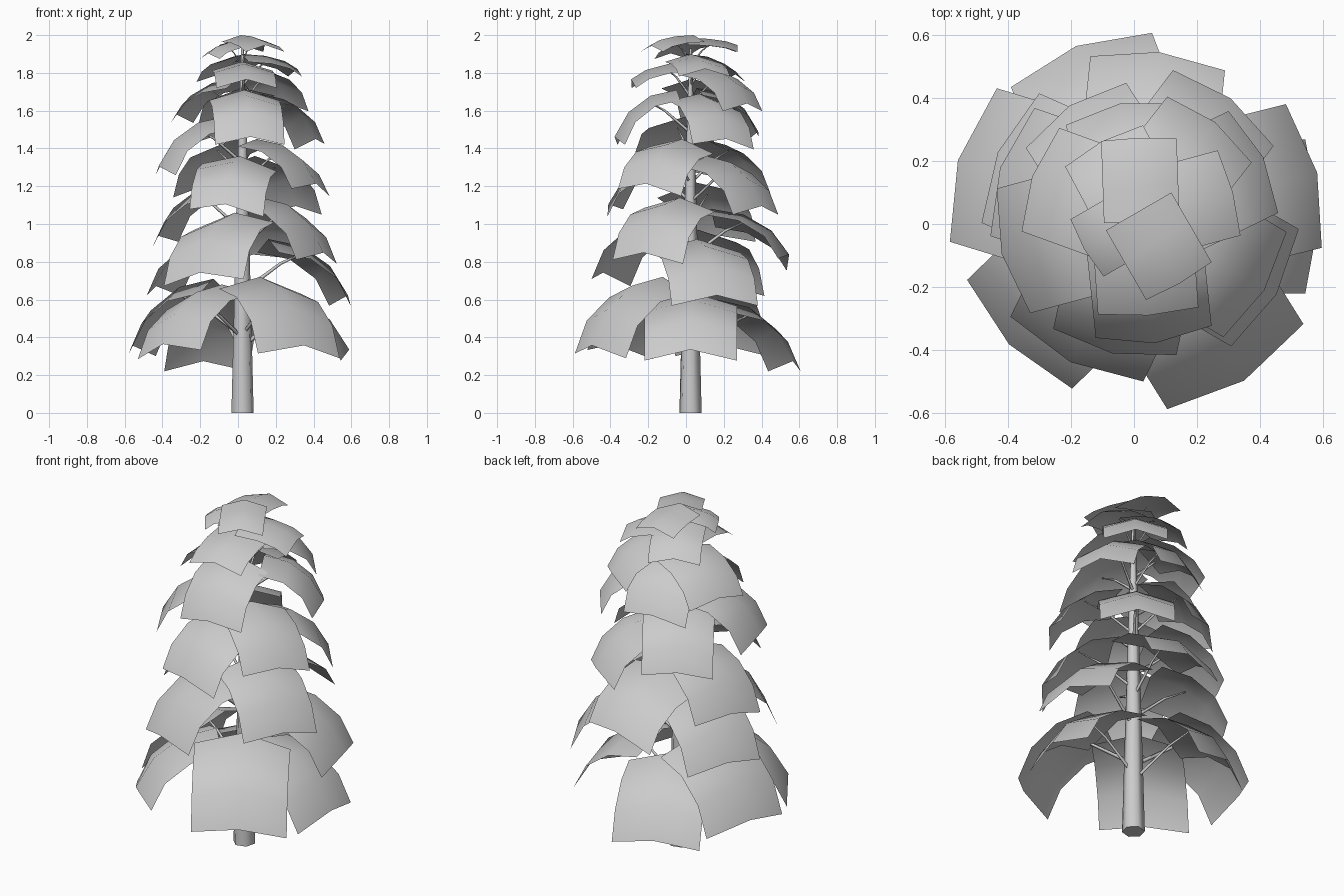
import bpy, bmesh, math
from mathutils import Vector

cube = bpy.data.objects.get("Cube")
if cube:
    bpy.data.objects.remove(cube, do_unlink=True)

grey = bpy.data.materials.new("plain_grey")
grey.use_nodes = True
grey.diffuse_color = (0.6, 0.6, 0.6, 1)
grey.node_tree.nodes["Principled BSDF"].inputs["Base Color"].default_value = (0.6, 0.6, 0.6, 1)

AXIS = Vector((0.024, 0.024, 0))   # trunk centre line
BEND = math.radians(70)            # how far a frond curls from root to tip


def finish(name, bm):
    mesh = bpy.data.meshes.new(name)
    bm.to_mesh(mesh)
    bm.free()
    mesh.materials.append(grey)
    obj = bpy.data.objects.new(name, mesh)
    bpy.context.collection.objects.link(obj)
    return obj


def smooth(obj, angle):
    bpy.ops.object.select_all(action='DESELECT')
    obj.select_set(True)
    bpy.context.view_layer.objects.active = obj
    bpy.ops.object.shade_smooth_by_angle(angle=math.radians(angle))


def frond(bm, azimuth, reach, low, top, width, lean=0):
    """Square sheet curling outward and down; returns a point on its ridge."""
    a = math.radians(azimuth)
    out = Vector((math.cos(a), math.sin(a), 0))
    side = Vector((-out.y, out.x, lean))
    bulge = 0.15 * width
    drop = top - low - 0.75 * bulge
    run = math.sqrt(max((1.12 * width) ** 2 - drop ** 2, 0.04 * width))
    rows = []
    for i in range(4):
        t = BEND * i / 3
        r = reach - run + run * math.sin(t) / math.sin(BEND)
        z = top - drop * (1 - math.cos(t)) / (1 - math.cos(BEND))
        normal = (out * drop * 0.42 * math.sin(t) + Vector((0, 0, run * math.cos(t)))).normalized()
        mid = AXIS + out * r + Vector((0, 0, z))
        rows.append([bm.verts.new(mid + side * s * width / 2 - normal * bulge * abs(s))
                     for s in (-1, 0, 1)])
    for i in range(3):
        for j in range(2):
            bm.faces.new((rows[i][j], rows[i + 1][j], rows[i + 1][j + 1], rows[i][j + 1]))
    return rows[1][1].co.copy()


# Whorls from bottom to top: azimuth, reach, corner height, top height, width, sideways lean
whorls = {
    "bottom": [(-58, .615, .30, .72, .51, -.05), (-136, .585, .31, .68, .48, .1), (163, .61, .30, .71, .51),
               (111, .58, .22, .60, .48), (0, .565, .28, .64, .49)],
    "lower": [(14, .575, .57, .92, .47), (84, .525, .79, 1.08, .43, -.15), (-116, .515, .69, 1.06, .47, .08),
              (156, .50, .62, .97, .45), (-30, .495, .80, 1.14, .43, -.05)],
    "middle": [(161, .475, .89, 1.22, .43, -.08), (-102, .445, 1.06, 1.36, .40, -.1),
               (-31, .455, 1.17, 1.45, .39, -.1), (53, .47, 1.05, 1.36, .40),
               (195, .46, 1.26, 1.57, .41)],
    "upper": [(123, .42, 1.15, 1.45, .38, -.05), (-84, .405, 1.42, 1.71, .37), (26, .43, 1.41, 1.69, .36, -.08),
              (160, .37, 1.54, 1.77, .35), (52, .38, 1.60, 1.84, .34), (101, .365, 1.45, 1.72, .36, -.08)],
    "crown": [(-86, .315, 1.73, 1.86, .32), (118, .27, 1.76, 1.90, .28), (15, .30, 1.79, 1.90, .28),
              (210, .21, 1.88, 1.97, .21), (92, .25, 1.92, 1.985, .24), (-60, .245, 1.92, 2.0, .24)],
}

branch_paths = []
for name, fronds in whorls.items():
    bm = bmesh.new()
    for spec in fronds:
        tip = frond(bm, *spec)
        # Branch rises from the trunk and flattens out beneath the frond
        tip += (tip - AXIS - Vector((0, 0, tip.z))) * 0.08
        tip.z -= 0.03
        root = AXIS + Vector((0, 0, tip.z - spec[4] * 0.45))
        bend = root.lerp(tip, 0.6) + Vector((0, 0, spec[4] * 0.05))
        branch_paths.append((root, bend, tip, spec[4]))
    smooth(finish(name + "_fronds", bm), 60)

# Branches as thin tapering tubes
curve = bpy.data.curves.new("branches", 'CURVE')
curve.dimensions = '3D'
curve.bevel_depth = 0.024
curve.bevel_resolution = 0
curve.materials.append(grey)
for root, bend, tip, width in branch_paths:
    line = curve.splines.new('POLY')
    line.points.add(2)
    for point, place, size in zip(line.points, (root, bend, tip), (1, 0.7, 0.35)):
        point.co = (*place, 1)
        point.radius = size * width
bpy.context.collection.objects.link(bpy.data.objects.new("branches", curve))

# Tapering six-sided trunk
bm = bmesh.new()
corners = [math.radians(15 + 60 * k) for k in range(6)]
rings = []
for z, radius in ((0, .061), (.7, .043), (1.4, .025), (1.93, .007)):
    rings.append([bm.verts.new(AXIS + Vector((radius * math.cos(a), radius * math.sin(a), z)))
                  for a in corners])
for lower, upper in zip(rings, rings[1:]):
    for k in range(6):
        n = (k + 1) % 6
        bm.faces.new((lower[k], lower[n], upper[n], upper[k]))
bm.faces.new(rings[0][::-1])
bm.faces.new(rings[-1])
smooth(finish("trunk", bm), 65)
